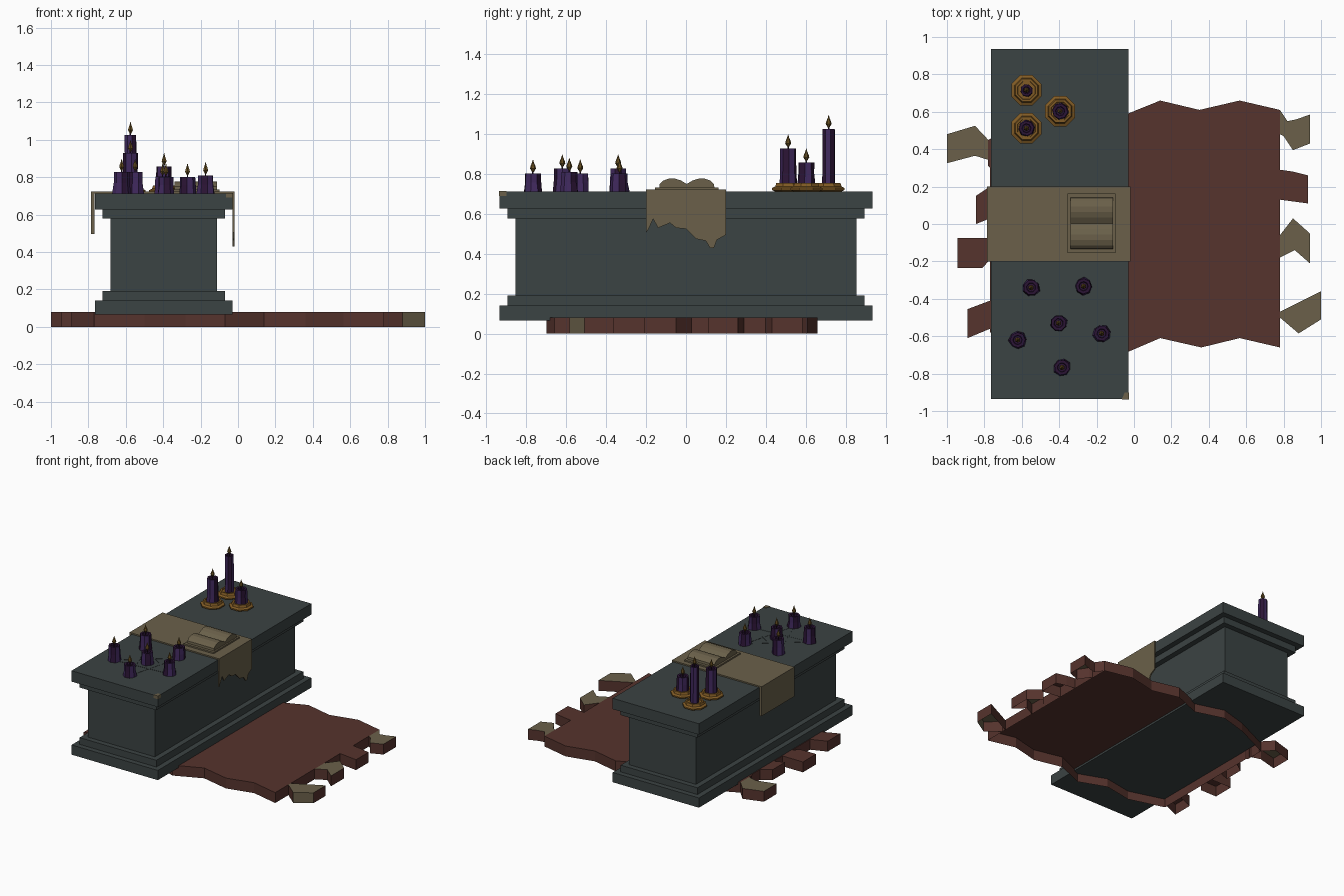
import bpy, bmesh, math, random
from mathutils import Vector

if "Cube" in bpy.data.objects:
    bpy.data.objects.remove(bpy.data.objects["Cube"])

random.seed(4)


def mat(name, rgb):
    m = bpy.data.materials.new(name)
    m.diffuse_color = (*rgb, 1)
    m.use_nodes = True
    m.node_tree.nodes["Principled BSDF"].inputs["Base Color"].default_value = m.diffuse_color
    return m


STONE = mat("slate_stone", (0.044, 0.056, 0.056))
RUG = mat("red_brown_rug", (0.092, 0.033, 0.026))
LINEN = mat("aged_linen", (0.145, 0.118, 0.068))
GOLD = mat("dull_gold", (0.22, 0.105, 0.018))
WAX = mat("purple_wax", (0.052, 0.022, 0.11))
DARK = mat("dark_purple_wax", (0.024, 0.007, 0.036))
FLAME = mat("flame_ochre", (0.13, 0.075, 0.015))


def finish(name, bm, mats):
    bmesh.ops.recalc_face_normals(bm, faces=bm.faces[:])
    me = bpy.data.meshes.new(name)
    bm.to_mesh(me)
    bm.free()
    for m in mats:
        me.materials.append(m)
    ob = bpy.data.objects.new(name, me)
    bpy.context.collection.objects.link(ob)
    return ob


def loft(bm, rings, caps=True):
    """Join rings of points with quads; returns the wall faces per column."""
    vs = [[bm.verts.new(p) for p in r] for r in rings]
    n = len(vs[0])
    walls = []
    for a, b in zip(vs, vs[1:]):
        for i in range(n):
            j = (i + 1) % n
            walls.append((i, bm.faces.new((a[i], a[j], b[j], b[i]))))
    ends = [bm.faces.new(vs[0]), bm.faces.new(vs[-1])] if caps else []
    return walls, ends


def circle(x, y, z, r, n, turn=0.0):
    return [(x + r * math.cos(turn + math.tau * i / n),
             y + r * math.sin(turn + math.tau * i / n), z) for i in range(n)]


def lathe(name, x, y, profile, n, m):
    bm = bmesh.new()
    loft(bm, [circle(x, y, z, r, n, math.pi / n) for r, z in profile])
    return finish(name, bm, [m])


def box(name, x0, x1, y0, y1, z0, z1, m):
    bm = bmesh.new()
    loft(bm, [[(x0, y0, z), (x1, y0, z), (x1, y1, z), (x0, y1, z)] for z in (z0, z1)])
    return finish(name, bm, [m])


# Altar: stepped plinth, body and stepped top slab
CX = -0.397
tiers = [(0, 0.065), (0, 0.14), (1, 0.14), (1, 0.192), (2, 0.192), (2, 0.578),
         (1, 0.578), (1, 0.628), (0, 0.628), (0, 0.712)]
bm = bmesh.new()
rings = []
for step, z in tiers:
    hx, hy = 0.368 - 0.041 * step, 0.935 - 0.04 * step
    rings.append([(CX - hx, -hy, z), (CX + hx, -hy, z), (CX + hx, hy, z), (CX - hx, hy, z)])
loft(bm, rings)
finish("altar", bm, [STONE])


# Rug and torn strips: thick slabs open underneath
def slab(name, outline, top=RUG, attach=0.0, front_linen=False, h=0.08):
    bm = bmesh.new()
    up = [bm.verts.new((x, y, h)) for x, y in outline]
    lo = [bm.verts.new((x, y, 0)) for x, y in outline]
    area = sum(a[0] * b[1] - b[0] * a[1] for a, b in zip(outline, outline[1:] + outline[:1]))
    cap = bm.faces.new(up)
    cap.material_index = 1
    n = len(up)
    for i in range(n):
        j = (i + 1) % n
        if max(abs(outline[i][0]), abs(outline[j][0])) <= attach:
            continue
        f = bm.faces.new((up[i], lo[i], lo[j], up[j]))
        ny = (outline[i][0] - outline[j][0]) * (1 if area > 0 else -1)
        if front_linen and ny < -0.1:
            f.material_index = 1
    ob = finish(name, bm, [RUG, top])
    if ob.data.polygons[0].normal.z < 0:
        ob.data.flip_normals()


slab("rug", [(-0.03 - 0.04, 0.575), (0.14, 0.66), (0.35, 0.61), (0.565, 0.66), (0.78, 0.61),
             (0.78, -0.66), (0.565, -0.61), (0.36, -0.66), (0.14, -0.61), (-0.07, -0.70),
             (-0.28, -0.62), (-0.50, -0.66), (-0.77, -0.58), (-0.77, 0.30), (-0.78, 0.31),
             (-0.78, 0.45), (-0.50, 0.58), (-0.29, 0.64)])
strips = [
    ([(0.78, 0.61), (0.82, 0.55), (0.87, 0.56), (0.94, 0.585), (0.94, 0.43), (0.85, 0.395),
      (0.80, 0.47), (0.78, 0.48)], LINEN),
    ([(0.78, 0.29), (0.85, 0.28), (0.93, 0.26), (0.93, 0.11), (0.78, 0.13)], RUG),
    ([(0.78, -0.06), (0.85, 0.03), (0.94, -0.05), (0.94, -0.21), (0.86, -0.14), (0.78, -0.18)], LINEN),
    ([(0.78, -0.47), (0.86, -0.43), (1.0, -0.36), (1.0, -0.51), (0.88, -0.585), (0.78, -0.50)], LINEN),
    ([(-0.77, 0.44), (-0.85, 0.525), (-1.0, 0.48), (-1.0, 0.325), (-0.85, 0.365), (-0.77, 0.34)], LINEN),
    ([(-0.77, 0.20), (-0.845, 0.15), (-0.845, 0.0), (-0.77, 0.03)], RUG),
    ([(-0.77, -0.075), (-0.945, -0.075), (-0.945, -0.235), (-0.81, -0.235), (-0.77, -0.19)], RUG),
    ([(-0.77, -0.41), (-0.89, -0.455), (-0.89, -0.61), (-0.77, -0.56)], RUG)]
for k, (pts, m) in enumerate(strips):
    slab(f"rug_strip_{k + 1}", pts, m, attach=0.78, front_linen=(k == 3))

# Linen runner: flat top, straight back drape, ragged front drape
box("runner_top", -0.785, -0.02, -0.2, 0.2, 0.712, 0.722, LINEN)
box("runner_left_drape", -0.785, -0.768, -0.2, 0.2, 0.495, 0.715, LINEN)
edge = [(-0.2, 0.505), (-0.185, 0.53), (-0.165, 0.575), (-0.14, 0.53), (-0.08, 0.555),
        (-0.05, 0.53), (0.0, 0.525), (0.05, 0.475), (0.10, 0.465), (0.12, 0.43),
        (0.14, 0.43), (0.155, 0.47), (0.2, 0.495)]
bm = bmesh.new()
loft(bm, [[(x, y, z) for y, z in edge + [(0.2, 0.715), (-0.2, 0.715)]] for x in (-0.029, -0.02)])
finish("runner_ragged_drape", bm, [LINEN])

# Pale chip on the slab corner
bm = bmesh.new()
loft(bm, [[(-0.065, -0.937, z), (-0.027, -0.937, z), (-0.027, -0.9, z), (-0.05, -0.9, z)]
          for z in (0.69, 0.715)])
finish("corner_chip", bm, [LINEN])

# Open book: cover and two arched page blocks
box("book_cover", -0.355, -0.1, -0.155, 0.163, 0.72, 0.733, LINEN)
half = [(0.138, 0.733), (0.136, 0.75), (0.118, 0.767), (0.09, 0.777), (0.06, 0.777),
        (0.03, 0.768), (0.0, 0.75)]
pages = half + [(-y, z) for y, z in half[-2::-1]]
bm = bmesh.new()
loft(bm, [[(x, y + 0.004, z) for y, z in pages] for x in (-0.34, -0.112)])
finish("book_pages", bm, [LINEN])


# Candles: dripping eight-sided wax, wick and flame
def candle(k, x, y, z0, top, r, flare):
    n, h = 8, top - z0
    bm = bmesh.new()
    rings = []
    for s, t in ((flare, 0), (1.04, min(0.5, 0.06 / h)), (1, 1), (0.62, 1), (0.55, 1 - 0.012 / h)):
        ring = circle(x, y, z0 + h * t, r * s, n, 0.3 * k)
        if t == 0 or s == 1.04:
            c = Vector((x, y, z0 + h * t))
            ring = [c + (Vector(p) - c) * random.uniform(0.93, 1.08) for p in ring]
        rings.append(ring)
    walls, ends = loft(bm, rings)
    for w, (i, f) in enumerate(walls):
        f.material_index = 1 if w >= 2 * n or i % 3 == 0 else 0
    ends[1].material_index = 1
    finish(f"candle_{k}", bm, [WAX, DARK])
    lathe(f"wick_{k}", x, y, [(0.004, top - 0.012), (0.004, top + 0.015)], 5, DARK)
    lathe(f"flame_{k}", x, y, [(0.004, top + 0.008), (0.015, top + 0.026), (0.012, top + 0.038),
                               (0.005, top + 0.055), (0.001, top + 0.07)], 6, FLAME)


for k, (x, y, top, r) in enumerate([(-0.575, 0.715, 1.025, 0.032), (-0.395, 0.603, 0.858, 0.041),
                                    (-0.575, 0.512, 0.928, 0.04)]):
    # Gold dish below each tall candle
    lathe(f"candle_dish_{k + 1}", x, y, [(0.07, 0.712), (0.087, 0.72), (0.087, 0.73), (0.07, 0.738),
                                         (0.064, 0.756), (0.052, 0.756), (0.05, 0.748)], 8, GOLD)
    candle(k + 1, x, y, 0.746, top, r, 1.08)

ring = [(-0.55, -0.34, 0.828), (-0.27, -0.333, 0.802), (-0.173, -0.585, 0.81),
        (-0.385, -0.767, 0.802), (-0.622, -0.62, 0.828)]
for k, (x, y, top) in enumerate(ring + [(-0.403, -0.53, 0.803)]):
    candle(k + 4, x, y, 0.712, top, 0.041, 1.15)

# Faint star scored between the ring of candles
bm = bmesh.new()
for i in range(5):
    a, b = Vector((*ring[i][:2], 0)), Vector((*ring[(i + 2) % 5][:2], 0))
    s = (b - a).normalized().cross(Vector((0, 0, 1))) * 0.003
    loft(bm, [[p + Vector((0, 0, z)) for p in (a - s, b - s, b + s, a + s)] for z in (0.711, 0.7135)])
finish("star_lines", bm, [STONE])
